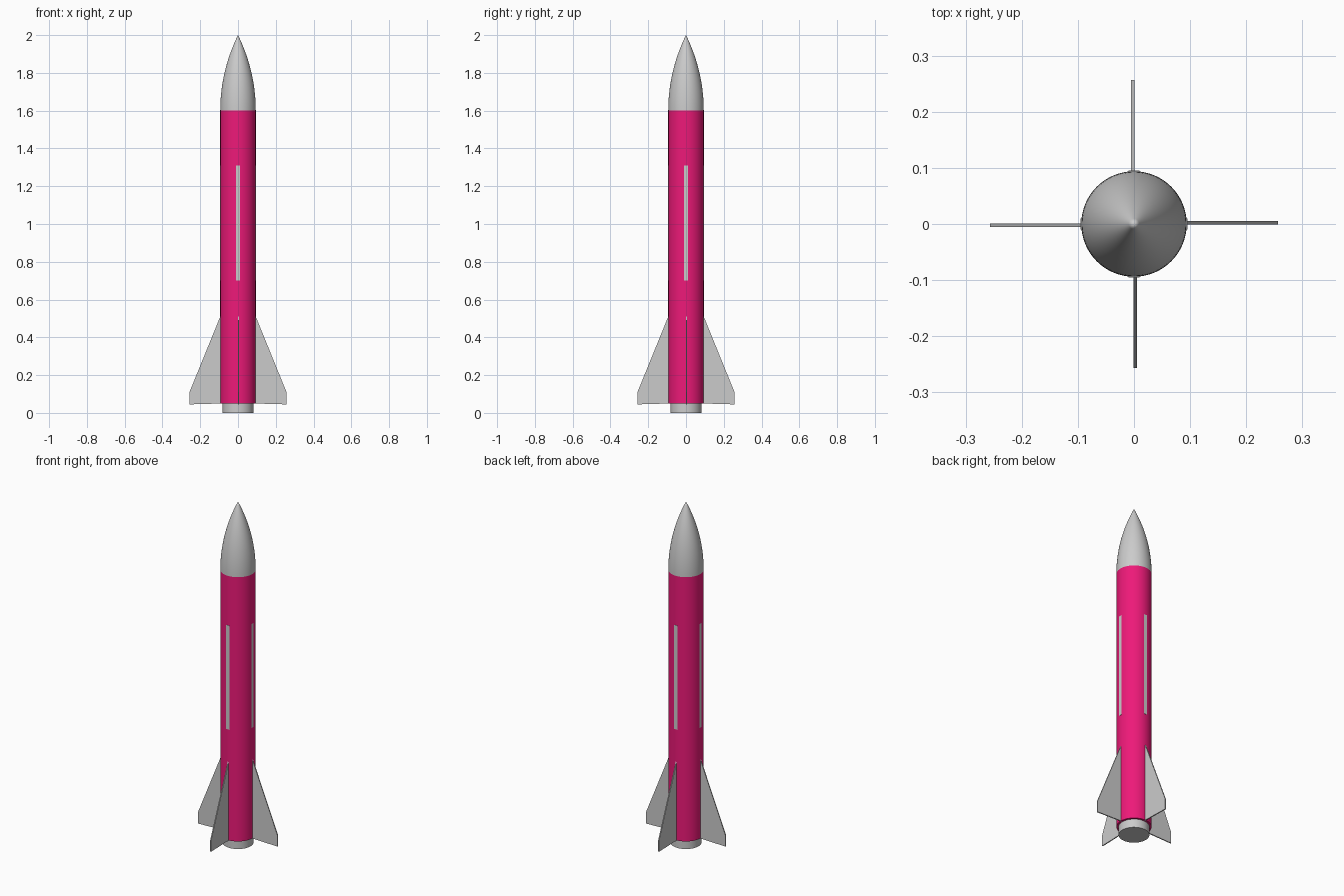
import bpy, bmesh, math
from mathutils import Matrix

if "Cube" in bpy.data.objects:
    bpy.data.objects.remove(bpy.data.objects["Cube"])

R = 0.094


def finish(name, bm, mat=None, smooth=True):
    bmesh.ops.recalc_face_normals(bm, faces=bm.faces)
    mesh = bpy.data.meshes.new(name)
    bm.to_mesh(mesh)
    bm.free()
    ob = bpy.data.objects.new(name, mesh)
    bpy.context.collection.objects.link(ob)
    if mat:
        mesh.materials.append(mat)
    if smooth:
        bpy.ops.object.select_all(action='DESELECT')
        ob.select_set(True)
        bpy.context.view_layer.objects.active = ob
        bpy.ops.object.shade_smooth_by_angle(angle=math.radians(30))
    return ob


def lathe(name, profile, mat=None, sides=64):
    """Revolve (radius, z) points about the z axis."""
    bm = bmesh.new()
    verts = [bm.verts.new((r, 0, z)) for r, z in profile]
    edges = [bm.edges.new(pair) for pair in zip(verts, verts[1:])]
    bmesh.ops.spin(bm, geom=verts + edges, axis=(0, 0, 1), cent=(0, 0, 0),
                   angle=math.tau, steps=sides)
    bmesh.ops.remove_doubles(bm, verts=bm.verts, dist=1e-5)
    return finish(name, bm, mat)


def plate(name, outline, thickness, angle, offset=0.0):
    """Extrude an (x, z) outline along y, then turn it about the body."""
    bm = bmesh.new()
    y = offset - thickness / 2
    face = bm.faces.new([bm.verts.new((x, y, z)) for x, z in outline])
    ext = bmesh.ops.extrude_face_region(bm, geom=[face])
    moved = [v for v in ext['geom'] if isinstance(v, bmesh.types.BMVert)]
    bmesh.ops.translate(bm, verts=moved, vec=(0, thickness, 0))
    bm.transform(Matrix.Rotation(angle, 4, 'Z'))
    return finish(name, bm, smooth=False)


pink = bpy.data.materials.new("pink_paint")
pink.diffuse_color = (0.85, 0.01, 0.19, 1)
pink.use_nodes = True
pink.node_tree.nodes["Principled BSDF"].inputs["Base Color"].default_value = pink.diffuse_color

# Body tube and nozzle
lathe("body_tube", [(0, 0.05), (R, 0.05), (R, 1.6), (0, 1.6)], pink)
lathe("nozzle", [(0, 0), (0.082, 0), (0.082, 0.052), (0, 0.052)])

# Ogive nose cone
length, steps = 0.4, 20
rho = (R * R + length * length) / (2 * R)
nose = [(0, 1.6)]
for i in range(steps):
    h = length * i / steps
    nose.append((math.sqrt(rho * rho - h * h) + R - rho, 1.6 + h))
lathe("nose_cone", nose + [(0, 2.0)])

# Four fins and four inlaid stripes
fin = [(0.085, 0.05), (0.257, 0.045), (0.257, 0.11), (R, 0.51), (0.085, 0.51)]
stripe = [(0.088, 0.70), (R + 0.001, 0.70), (R + 0.001, 1.31), (0.088, 1.31)]
for i, side in enumerate(("right", "back", "left", "front")):
    plate(f"fin_{side}", fin, 0.006, i * math.pi / 2, 0.002)
    plate(f"stripe_{side}", stripe, 0.02, i * math.pi / 2)
